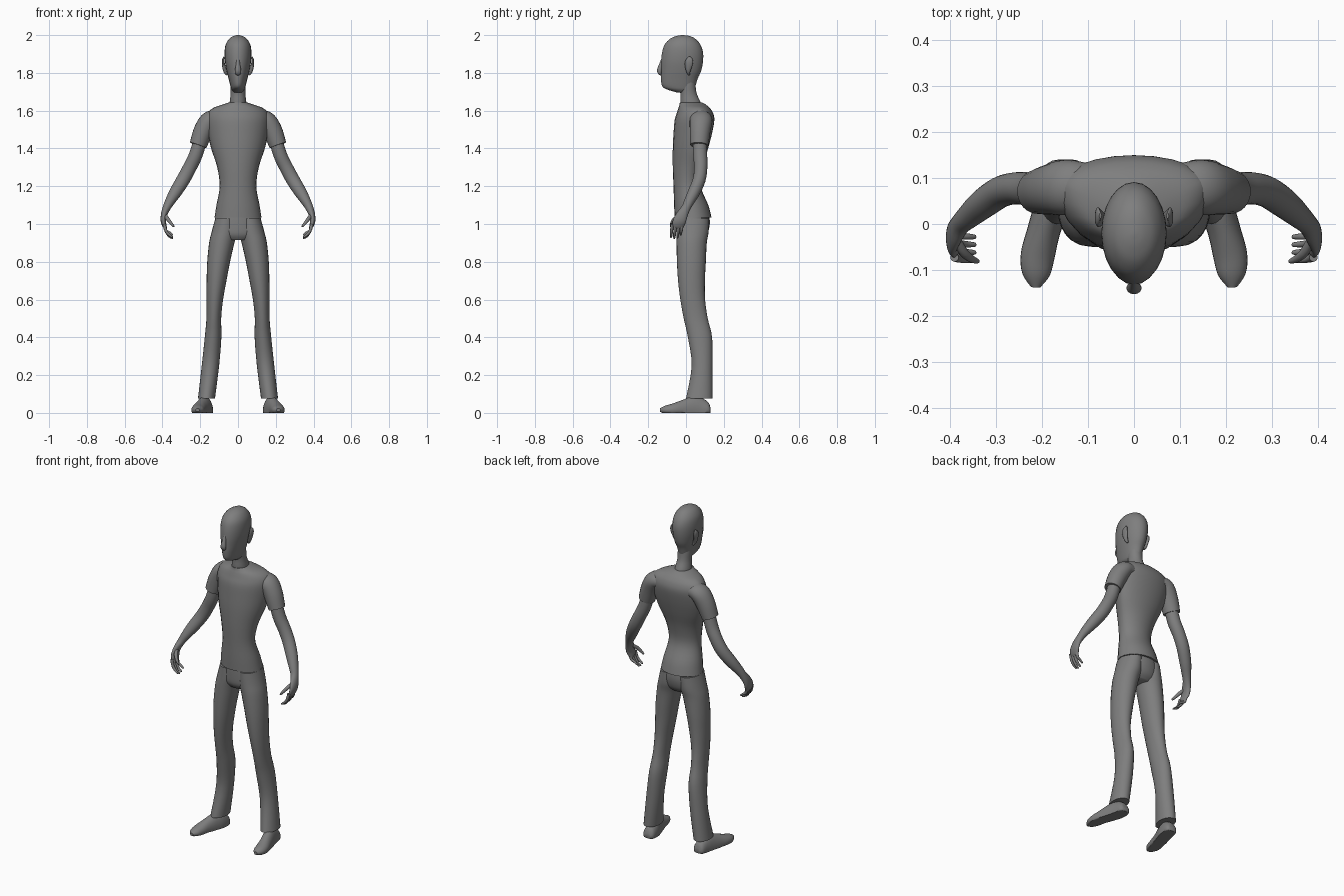
import bpy, bmesh, math
from mathutils import Vector

grey = bpy.data.materials.new("plain grey")
grey.diffuse_color = (0.21, 0.21, 0.21, 1)
SIDES = 24


def smooth_rows(rows, steps):
    """Catmull-Rom interpolation of rows of numbers."""
    out = []
    n = len(rows)
    for i in range(n - 1):
        a, b, c, d = rows[max(i - 1, 0)], rows[i], rows[i + 1], rows[min(i + 2, n - 1)]
        for s in range(steps):
            t = s / steps
            out.append([0.5 * (2 * q + (r - p) * t + (2 * p - 5 * q + 4 * r - w) * t * t
                               + (3 * q - p - 3 * r + w) * t ** 3)
                        for p, q, r, w in zip(a, b, c, d)])
    out.append(list(rows[-1]))
    return out


def skin(name, rings, mirror=False):
    """Join rings of points into a capped, smooth-shaded surface."""
    bm = bmesh.new()
    loops = [[bm.verts.new(p) for p in ring] for ring in rings]
    for a, b in zip(loops, loops[1:]):
        for i in range(SIDES):
            j = (i + 1) % SIDES
            bm.faces.new((a[i], a[j], b[j], b[i]))
    bm.faces.new(loops[0])
    bm.faces.new(loops[-1])
    bmesh.ops.recalc_face_normals(bm, faces=bm.faces)
    mesh = bpy.data.meshes.new(name)
    bm.to_mesh(mesh)
    bm.free()
    mesh.materials.append(grey)
    ob = bpy.data.objects.new(name, mesh)
    bpy.context.collection.objects.link(ob)
    bpy.ops.object.select_all(action='DESELECT')
    ob.select_set(True)
    bpy.context.view_layer.objects.active = ob
    bpy.ops.object.shade_smooth_by_angle(angle=math.radians(50))
    if mirror:
        ob.modifiers.new("mirror", 'MIRROR')
    return ob


ANGLES = [2 * math.pi * i / SIDES for i in range(SIDES)]


def stack(name, rows, steps=4, mirror=False):
    """Level rings: z, x min, x max, y front, y back, y of widest point."""
    rings = []
    for z, x0, x1, yf, yb, yc in smooth_rows(rows, steps):
        cx, hx = (x0 + x1) / 2, (x1 - x0) / 2
        rings.append([(cx + hx * math.cos(a),
                       yc + math.sin(a) * ((yb - yc) if math.sin(a) > 0 else (yc - yf)), z)
                      for a in ANGLES])
    return skin(name, rings, mirror)


def body(name, rows, steps=4):
    """Centred level rings: z, half width, y front, y back, y of widest point."""
    return stack(name, [(z, -h, h, f, b, c) for z, h, f, b, c in rows], steps)


def tube(name, rows, ref, steps=4, mirror=True, floor=False):
    """Rings across a path: x, y, z, thickness radius, radius along ref."""
    rows = smooth_rows(rows, steps)
    pts = [Vector(r[:3]) for r in rows]
    rings = []
    for i, r in enumerate(rows):
        t = (pts[min(i + 1, len(pts) - 1)] - pts[max(i - 1, 0)]).normalized()
        v = Vector(ref)
        v = (v - t * v.dot(t)).normalized()
        u = t.cross(v)
        ring = [pts[i] + u * r[3] * math.cos(a) + v * r[4] * math.sin(a) for a in ANGLES]
        if floor:
            for p in ring:
                p.z = max(p.z, 0)
        rings.append(ring)
    return skin(name, rings, mirror)


# Head and neck
body("head", [
    (1.697, .022, -.05, .03, -.01), (1.712, .034, -.10, .044, -.02),
    (1.73, .040, -.126, .05, -.02), (1.77, .050, -.133, .062, -.02),
    (1.81, .060, -.133, .08, -.02), (1.86, .069, -.132, .09, -.02),
    (1.91, .071, -.126, .09, -.02), (1.95, .065, -.113, .076, -.02),
    (1.98, .047, -.085, .05, -.02), (1.995, .024, -.052, .02, -.02),
    (2.0, .004, -.025, -.015, -.02)])
body("neck", [
    (1.60, .048, -.025, .09, .03), (1.645, .044, -.03, .077, .02),
    (1.69, .039, -.03, .057, .012), (1.74, .039, -.04, .05, .01),
    (1.78, .036, -.04, .05, .01)])
tube("nose", [
    (0, -.120, 1.88, .008, .008), (0, -.131, 1.845, .011, .011),
    (0, -.139, 1.815, .014, .016), (0, -.137, 1.797, .010, .015),
    (0, -.127, 1.79, .004, .006)], (1, 0, 0), mirror=False)
tube("ear", [
    (.058, .016, 1.79, .006, .005), (.068, .012, 1.81, .010, .012),
    (.077, .014, 1.845, .008, .021), (.078, .018, 1.87, .006, .018),
    (.073, .018, 1.885, .003, .006)], (0, 1, 0))

# Shirt: trunk, collar and short sleeves
body("shirt", [
    (1.035, .124, -.060, .135, .035), (1.10, .114, -.063, .118, .025),
    (1.20, .097, -.066, .078, .01), (1.30, .110, -.070, .088, .02),
    (1.40, .142, -.070, .117, .05), (1.48, .160, -.066, .138, .07),
    (1.55, .168, -.060, .150, .08), (1.59, .158, -.048, .142, .08),
    (1.615, .130, -.040, .125, .07), (1.63, .088, -.035, .108, .05),
    (1.642, .052, -.033, .088, .03)])
tube("sleeve", [
    (.09, .08, 1.555, .040, .050), (.145, .08, 1.55, .050, .060),
    (.182, .075, 1.495, .052, .055), (.211, .070, 1.417, .046, .048)],
    (0, 1, 0), 5)

# Arm and palm
tube("arm", [
    (.19, .073, 1.48, .035, .036), (.222, .075, 1.37, .036, .037),
    (.255, .078, 1.30, .036, .035), (.290, .070, 1.235, .036, .034),
    (.33, .043, 1.17, .033, .032), (.36, .017, 1.12, .026, .027),
    (.378, 0, 1.085, .021, .024), (.391, -.020, 1.05, .017, .030),
    (.395, -.035, 1.015, .014, .034), (.387, -.045, .985, .010, .030),
    (.382, -.048, .977, .004, .022)], (0, 1, 0))

# Fingers curl inward, thumb sits at the front
for i in range(4):
    y = -.022 - .017 * i
    drop = (.018, .004, 0, .006)[i]
    tube("finger_%d" % (i + 1), [
        (.391, y, 1.0, .009, .009), (.382, y - .003, .965, .008, .008),
        (.366, y - .005, .938 + drop, .007, .007),
        (.348, y - .006, .925 + drop, .005, .005),
        (.344, y - .006, .923 + drop, .002, .002)], (0, 1, 0), 3)
tube("thumb", [
    (.386, -.035, 1.045, .010, .010), (.371, -.062, 1.025, .010, .010),
    (.354, -.076, 1.003, .008, .008), (.341, -.081, .988, .005, .005),
    (.339, -.082, .985, .002, .002)], (0, 1, 0), 3)

# Trousers: hips and legs
body("trouser_hips", [
    (.915, .085, -.03, .085, .03), (.945, .125, -.048, .112, .03),
    (1.0, .126, -.052, .126, .03), (1.06, .114, -.052, .122, .03)])
stack("trouser_leg", [
    (.075, .122, .212, .0, .140, .075), (.25, .100, .192, .030, .141, .085),
    (.40, .088, .176, .010, .138, .075), (.50, .089, .167, -.012, .115, .05),
    (.60, .079, .166, -.030, .101, .035), (.70, .061, .166, -.042, .100, .03),
    (.80, .042, .163, -.048, .105, .03), (.90, .019, .153, -.050, .110, .03),
    (.96, .002, .139, -.050, .120, .03), (1.03, .004, .120, -.050, .122, .03)],
    mirror=True)

# Flat-soled shoes, heel to toe
shoe_rows = [(.166, .130, .02, .026), (.167, .116, .034, .058), (.172, .07, .038, .085),
             (.183, .03, .037, .086), (.198, -.02, .036, .068), (.210, -.07, .037, .050),
             (.213, -.11, .030, .038), (.214, -.138, .010, .024)]
tube("shoe", [(x, y, .015, h - .015, w) for x, y, w, h in shoe_rows],
     (1, 0, 0), floor=True)
